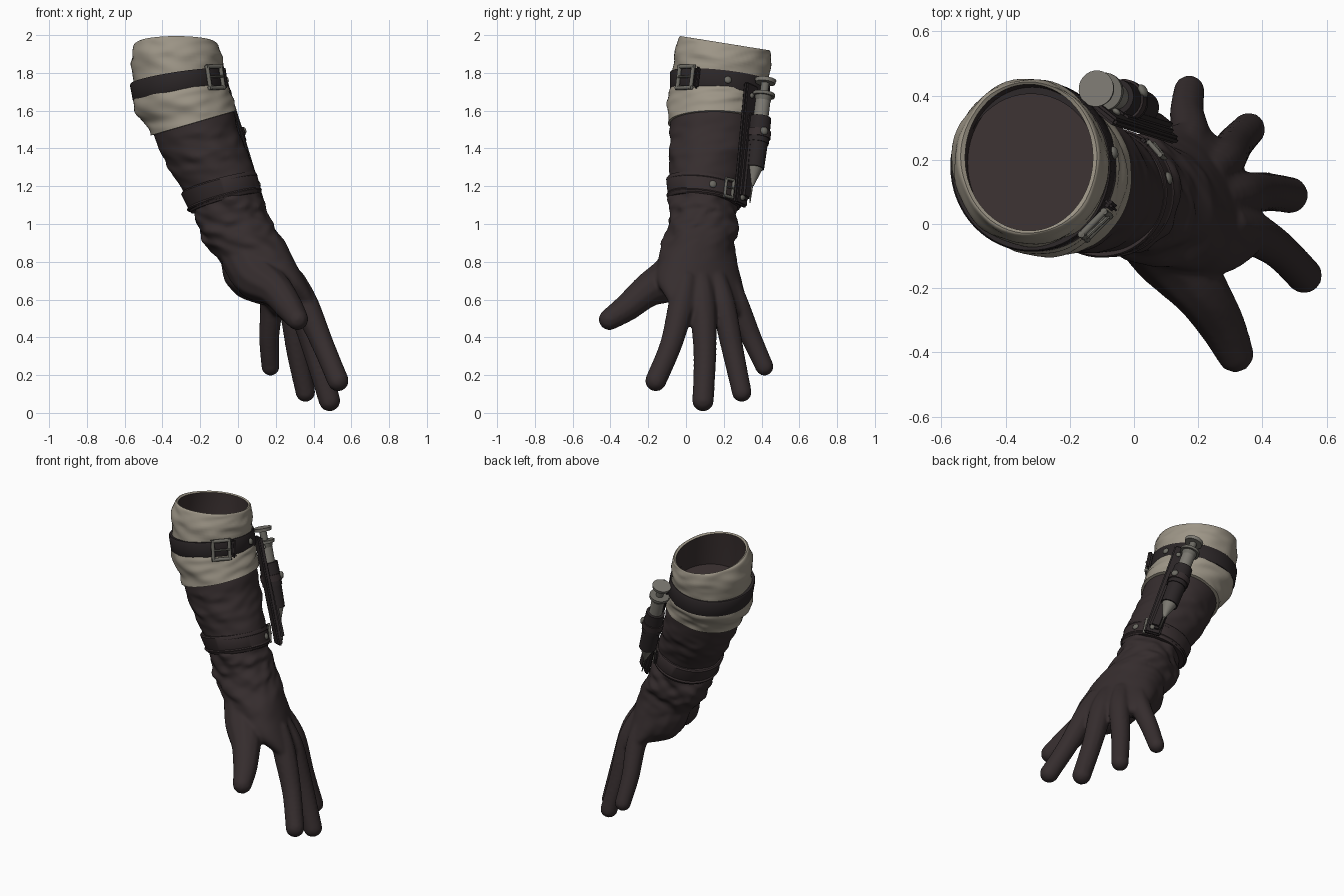
import bpy, bmesh, math
from mathutils import Vector, Matrix, noise

if "Cube" in bpy.data.objects:
    bpy.data.objects.remove(bpy.data.objects["Cube"])

def material(name, rgb):
    m = bpy.data.materials.new(name)
    m.diffuse_color = (*rgb, 1)
    m.use_nodes = True
    m.node_tree.nodes["Principled BSDF"].inputs["Base Color"].default_value = m.diffuse_color
    return m

GLOVE = material("dark_brown_leather", (.036, .026, .027))
STRAP = material("black_brown_strap", (.024, .019, .020))
CLOTH = material("cream_cloth", (.335, .30, .24))
LINING = material("lining_brown", (.042, .030, .030))
METAL = material("dull_metal", (.15, .145, .125))
GLASS = material("pale_grey_glass", (.20, .19, .165))

def finish(name, bm, mat, angle=40):
    bmesh.ops.recalc_face_normals(bm, faces=bm.faces)
    me = bpy.data.meshes.new(name)
    bm.to_mesh(me)
    bm.free()
    me.materials.append(mat)
    me.shade_smooth()
    me.set_sharp_from_angle(angle=math.radians(angle))
    ob = bpy.data.objects.new(name, me)
    bpy.context.collection.objects.link(ob)
    return ob

def spline(pts, steps):
    """Catmull-Rom through tuples of any length."""
    out, n = [], len(pts)
    for i in range(n - 1):
        a, b, c, d = (pts[max(0, min(n - 1, i + j))] for j in (-1, 0, 1, 2))
        for s in range(steps):
            t = s / steps
            out.append(tuple(.5 * (2*q + (r-p)*t + (2*p-5*q+4*r-w)*t*t + (3*q-p-3*r+w)*t**3)
                             for p, q, r, w in zip(a, b, c, d)))
    return out + [pts[-1]]

def ring_point(r, a):
    """Ring = centre xyz, radii x y, slopes dz/dx dz/dy, shear dx/dy, wrinkle size."""
    cx, cy, cz, ra, rb, sx, sy, k, amp = r
    u, v = math.cos(a), math.sin(a)
    f = 1
    if amp:
        f += amp * noise.noise(Vector((u*1.3, v*1.3, cz*13 + u*1.5)))
        f += amp * .7 * noise.noise(Vector((u*2.2 + 7, v*2.2, cz*26 - v*2)))
    dx, dy = ra*f*u, rb*f*v
    return Vector((cx + dx + k*dy, cy + dy, cz + sx*ra*u + sy*rb*v))

def loft(bm, rings, caps=True, n=64):
    rows = [[bm.verts.new(ring_point(r, 2*math.pi*i/n)) for i in range(n)] for r in rings]
    for p, q in zip(rows, rows[1:]):
        for i in range(n):
            bm.faces.new((p[i], p[(i+1) % n], q[(i+1) % n], q[i]))
    if caps:
        bm.faces.new(rows[0])
        bm.faces.new(rows[-1])

# --- glove: forearm and palm loft, fingers as bead chains, fused by remesh
ARM = [(-.305, .175, 1.72, .20, .215, .15, -.1, 0, 0),
       (-.24, .15, 1.55, .212, .232, .28, 0, 0, .0),
       (-.20, .135, 1.43, .21, .22, .26, -.05, 0, .06),
       (-.155, .12, 1.33, .206, .21, .25, -.08, 0, .08),
       (-.095, .10, 1.22, .188, .188, .25, -.12, 0, .04),
       (-.055, .09, 1.11, .172, .174, .27, -.1, 0, .13),
       (-.015, .09, .98, .182, .188, .3, -.05, 0, .17),
       (.05, .07, .89, .178, .195, .3, 0, -.1, .1),
       (.115, .06, .80, .158, .21, .3, 0, -.2, .04),
       (.185, .07, .70, .13, .225, .3, 0, -.35, .0),
       (.255, .105, .61, .092, .21, .3, 0, -.48, 0),
       (.295, .12, .54, .07, .185, .3, 0, -.5, 0),
       (.31, .125, .515, .04, .165, .3, 0, -.5, 0)]
DIGITS = [
    [(.04, .02, .83, .135), (.10, -.07, .72, .125), (.20, -.2, .65, .092),
     (.27, -.31, .56, .075), (.315, -.405, .495, .059)],                                            # thumb
    [(.30, .0, .70, .06), (.36, -.025, .57, .071), (.45, -.08, .36, .061), (.53, -.16, .17, .058)],  # index
    [(.27, .08, .70, .06), (.335, .09, .56, .072), (.41, .10, .31, .063), (.485, .09, .065, .059)],
    [(.23, .16, .70, .06), (.28, .20, .56, .067), (.315, .25, .32, .06), (.357, .295, .11, .054)],
    [(.14, .21, .72, .06), (.175, .27, .58, .063), (.165, .345, .40, .056), (.172, .415, .245, .05)],
    [(.035, .12, .83, .135), (.06, .14, .74, .135), (.13, .17, .67, .10)]]                           # palm heel
bm = bmesh.new()
loft(bm, spline(ARM, 8))
for d in DIGITS:
    for x, y, z, r in spline(d, 9):
        bmesh.ops.create_icosphere(bm, subdivisions=2, radius=r, matrix=Matrix.Translation((x, y, z)))
glove = finish("glove", bm, GLOVE)
rm = glove.modifiers.new("fuse", 'REMESH')
rm.mode, rm.voxel_size, rm.use_smooth_shade = 'VOXEL', .01, True
sm = glove.modifiers.new("soften", 'SMOOTH')
sm.factor, sm.iterations = .5, 5

# --- cream cuff with folded lip and rolled rim
CUFF = [(-.327, .207, 1.957, .212, .236, 0, -.16, 0, .01),
        (-.327, .203, 1.94, .226, .244, .01, -.16, 0, .03),
        (-.327, .193, 1.86, .24, .253, .08, -.14, 0, .05),
        (-.313, .18, 1.735, .237, .252, .14, -.1, 0, .02),
        (-.297, .17, 1.655, .253, .262, .22, -.07, 0, .05),
        (-.255, .157, 1.59, .228, .25, .28, -.02, 0, .05),
        (-.235, .15, 1.535, .228, .248, .29, 0, 0, .03)]
bm = bmesh.new()
inner = (-.327, .207, 1.95, .199, .228, 0, -.16, 0, 0)
loft(bm, [inner] + spline(CUFF, 8) + [(-.235, .15, 1.532, .2, .22, .29, 0, 0, 0)], False)
finish("cloth_cuff", bm, CLOTH, 60)
bm = bmesh.new()
loft(bm, [inner, (-.325, .2, 1.86, .205, .232, .08, -.14, 0, 0),
          (-.312, .19, 1.73, .206, .232, .15, -.1, 0, 0)], False)
bm.faces.new([v for v in list(bm.verts)[-64:]])
finish("cuff_lining", bm, LINING)

# --- straps round the arm
def grow(r, g, dx=0, dz=0):
    return (r[0] + dx, r[1], r[2] + dz, r[3] + g, r[4] + g, *r[5:])

def band(name, low, high, t, mat):
    bm = bmesh.new()
    loft(bm, [grow(low, -.03), grow(low, t*.6), grow(low, t, 0, .008),
              grow(high, t, 0, -.008), grow(high, t*.6), grow(high, -.03)], False)
    return finish(name, bm, mat)

UPPER = (-.313, .18, 1.73, .24, .255, .15, -.1, 0, 0)
LOWER = (-.083, .098, 1.165, .181, .184, .27, -.12, 0, 0)
band("upper_strap", grow(UPPER, 0, .008, -.05), grow(UPPER, 0, -.008, .05), .011, STRAP)
band("wrist_band", grow(LOWER, -.004, .018, -.055), grow(LOWER, .006, -.018, .055), .013, GLOVE)
for dz in (-.036, .036):
    o = -.3 * dz
    band("band_seam", grow(LOWER, 0, o, dz - .009), grow(LOWER, 0, o, dz + .009), .017, GLOVE)

# --- small hardware helpers
def rod(name, a, b, r0, r1, mat, n=20):
    a, b = Vector(a), Vector(b)
    bm = bmesh.new()
    m = Matrix.Translation((a + b) / 2) @ (b - a).to_track_quat('Z', 'Y').to_matrix().to_4x4()
    bmesh.ops.create_cone(bm, cap_ends=True, segments=n, radius1=r0, radius2=r1,
                          depth=(b - a).length, matrix=m)
    return finish(name, bm, mat)

def stud(name, p, normal, r=.02):
    bm = bmesh.new()
    m = Matrix.Translation(p) @ normal.to_track_quat('Z', 'Y').to_matrix().to_4x4() @ Matrix.Diagonal((1, 1, .6, 1))
    bmesh.ops.create_uvsphere(bm, u_segments=16, v_segments=10, radius=r, matrix=m)
    finish(name, bm, METAL)

def plate(name, a, b, normal, width, thick, mat):
    a, b = Vector(a), Vector(b)
    u = (b - a).normalized()
    s = u.cross(normal).normalized()
    rot = Matrix((s, s.cross(u), u)).transposed().to_4x4()
    bm = bmesh.new()
    bmesh.ops.create_cube(bm, size=1, matrix=Matrix.Translation((a + b) / 2) @ rot
                          @ Matrix.Diagonal((width, thick, (b - a).length, 1)))
    bmesh.ops.bevel(bm, geom=bm.edges[:], offset=thick*.3, segments=2, affect='EDGES')
    return finish(name, bm, mat)

AXIS = Vector((-.36, .12, 1)).normalized()

def spot(ring, deg, lift):
    a = math.radians(deg)
    n = Vector((math.cos(a), math.sin(a), 0))
    n = (n - AXIS * n.dot(AXIS)).normalized()
    return ring_point(grow(ring, lift), a), n

def buckle(name, ring, deg, w, h, r):
    p, n = spot(ring, deg, .02)
    up = (AXIS + Vector((.2, 0, 0))).normalized()
    s = up.cross(n).normalized()
    c = [p + s*i*w + up*j*h for i, j in ((-1, -1), (1, -1), (1, 1), (-1, 1))]
    for i in range(4):
        e = (c[(i+1) % 4] - c[i]).normalized() * r * .8
        rod(name + "_frame", c[i] - e, c[(i+1) % 4] + e, r, r, METAL, 10)
    rod(name + "_prong", p - s*w + n*.006, p + s*w + n*.01, r*.6, r*.6, METAL, 8)
    plate(name + "_keeper", p + s*w*1.55 - up*h - n*.01, p + s*w*1.55 + up*h - n*.01, n, .025, .03, STRAP)

buckle("upper_buckle", UPPER, -42, .05, .057, .011)
buckle("wrist_buckle", LOWER, 40, .026, .046, .008)
for name, ring, deg in (("upper_stud", UPPER, 9), ("wrist_stud", LOWER, 13)):
    stud(name, *spot(ring, deg, .014))

# --- leather backing for the syringe
OUT = Vector((.62, .78, 0))
plate("holder_backing", (-.095, .345, 1.74), (.10, .285, 1.10), OUT, .10, .028, STRAP)
plate("holder_edge", (-.055, .35, 1.58), (.095, .305, 1.13), OUT, .075, .05, STRAP)
stud("backing_top_stud", Vector((-.055, .35, 1.68)), OUT, .015)
stud("backing_low_stud", Vector((.108, .30, 1.14)), OUT, .016)

# --- syringe stacked along its axis: start, end, radii, colour
TOP, TIP = Vector((-.118, .422, 1.765)), Vector((.052, .352, 1.22))
for name, t0, t1, r0, r1, mat in (
        ("plunger_cap", 0, .035, .057, .053, GLASS),
        ("plunger_rod", .03, .16, .022, .022, METAL),
        ("finger_flange", .135, .165, .06, .06, METAL),
        ("barrel_collar", .165, .21, .046, .04, METAL),
        ("barrel", .2, .86, .040, .040, GLASS),
        ("holder_sleeve", .37, .62, .056, .06, STRAP),
        ("holder_strap", .5, .57, .065, .065, GLOVE),
        ("lower_sleeve", .6, .86, .055, .052, STRAP),
        ("nozzle_cone", .83, 1.03, .05, .009, GLASS),
        ("needle", 1.0, 1.2, .006, .003, METAL)):
    rod(name, TOP.lerp(TIP, t0), TOP.lerp(TIP, t1), r0, r1, mat, 24)
stud("holder_stud", TOP.lerp(TIP, .535) + Vector((.055, .03, .02)), Vector((.85, .5, .25)), .022)
